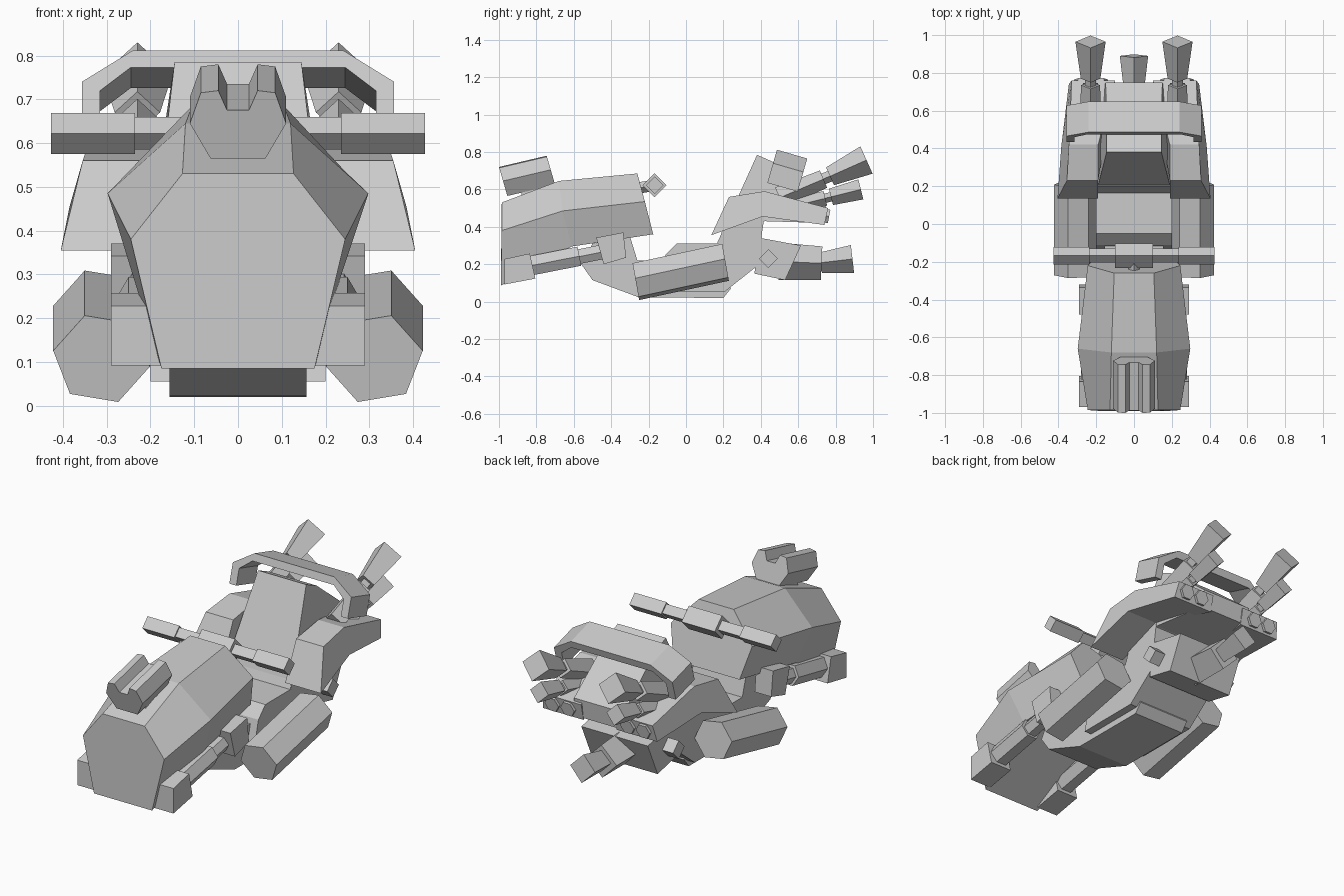
import bpy, bmesh, math
from mathutils import Vector

cube = bpy.data.objects.get("Cube")
if cube:
    bpy.data.objects.remove(cube, do_unlink=True)

grey = bpy.data.materials.new("plain_grey")
grey.use_nodes = True
GREY = (0.6, 0.6, 0.6, 1)
grey.diffuse_color = GREY
grey.node_tree.nodes["Principled BSDF"].inputs["Base Color"].default_value = GREY


def loft(name, rings, mirror=False):
    """Skin a list of equal-length point rings and cap both ends."""
    bm = bmesh.new()
    loops = [[bm.verts.new(p) for p in ring] for ring in rings]
    n = len(loops[0])
    for a, b in zip(loops, loops[1:]):
        for i in range(n):
            j = (i + 1) % n
            bm.faces.new((a[i], a[j], b[j], b[i]))
    bm.faces.new(loops[0][::-1])
    bm.faces.new(loops[-1])
    bmesh.ops.recalc_face_normals(bm, faces=bm.faces)
    mesh = bpy.data.meshes.new(name)
    bm.to_mesh(mesh)
    bm.free()
    mesh.materials.append(grey)
    ob = bpy.data.objects.new(name, mesh)
    bpy.context.collection.objects.link(ob)
    if mirror:
        ob.modifiers.new("mirror", 'MIRROR')
    return ob


def slab(name, profile, x0, x1, mirror=False):
    """Side profile of (y, z) extruded across x."""
    return loft(name, [[(x, y, z) for y, z in profile] for x in (x0, x1)], mirror)


def tube(name, stations, sides=4, mirror=False):
    """Straight faceted bar through (x, y, z, radius) stations."""
    d = (Vector(stations[-1][:3]) - Vector(stations[0][:3])).normalized()
    u = Vector((0, 1, 0)) if abs(d.x) > 0.5 else Vector((1, 0, 0))
    v = d.cross(u)
    angles = [math.tau * i / sides for i in range(sides)]
    return loft(name, [[Vector(s[:3]) + s[3] * (u * math.cos(a) + v * math.sin(a))
                        for a in angles] for s in stations], mirror)


def symmetric(half):
    """Close a half ring by mirroring it over x = 0."""
    return half + [(-x, y, z) for x, y, z in reversed(half)]


# Front cowl: three hexagonal rings
loft("front_cowl", [symmetric(r) for r in (
    [(0.127, -0.985, 0.53), (0.245, -0.985, 0.38), (0.175, -0.99, 0.085)],
    [(0.12, -0.68, 0.645), (0.298, -0.66, 0.485), (0.235, -0.61, 0.295)],
    [(0.105, -0.26, 0.685), (0.245, -0.22, 0.535), (0.2, -0.175, 0.36)])])

# Forked block on the cowl, with its foot
fork_half = [(0.025, 0.675), (0.045, 0.72), (0.085, 0.715), (0.11, 0.645), (0.063, 0.565)]
loft("nose_block", [symmetric([(x, y + (0.72 - z) * 0.29, z + dz) for x, z in fork_half])
                    for y, dz in ((-1.0, 0), (-0.745, 0.06))])
slab("nose_block_foot", [(-0.88, 0.54), (-0.88, 0.62), (-0.76, 0.66), (-0.76, 0.57)], -0.06, 0.06)

# Handlebar
BAR_Y, BAR_Z = -0.168, 0.622
tube("handlebar_rod", [(s * 0.24, BAR_Y, BAR_Z, 0.037) for s in (-1, 1)])
tube("handlebar_clamp", [(s * 0.1, BAR_Y, BAR_Z, 0.064) for s in (-1, 1)])
tube("handlebar_grip", [(0.235, BAR_Y, BAR_Z, 0.047), (0.427, BAR_Y, BAR_Z, 0.047)], mirror=True)
tube("handlebar_stem", [(0, -0.3, 0.6, 0.03), (0, BAR_Y, BAR_Z, 0.03)])

# Front struts
slab("strut_foot", [(-0.97, 0.228), (-0.835, 0.257), (-0.805, 0.123), (-0.97, 0.092)],
     0.16, 0.29, True)
tube("strut_sleeve", [(0.22, -0.84, 0.19, 0.06), (0.22, -0.57, 0.243, 0.06)], 6, True)
tube("strut_rod", [(0.22, -0.6, 0.235, 0.045), (0.22, -0.4, 0.275, 0.045)], 6, True)
slab("strut_hanger", [(-0.48, 0.342), (-0.335, 0.37), (-0.32, 0.235), (-0.44, 0.2)],
     0.19, 0.29, True)

# Keel under the frame, rising to the cowl in front
slab("keel", [(-0.56, 0.2), (-0.5, 0.115), (-0.25, 0.022), (0.2, 0.02), (0.24, 0.07),
              (0.2, 0.2), (-0.1, 0.22), (-0.26, 0.22), (-0.3, 0.35), (-0.5, 0.31)],
     -0.157, 0.157)

# Seat, neck and backrest
slab("seat_and_neck", [(-0.16, 0.055), (-0.11, 0.25), (-0.05, 0.31), (0.17, 0.31),
                       (0.2, 0.4), (0.42, 0.46), (0.38, 0.19), (0.21, 0.055)], -0.2, 0.2)
back = [(0.2, 0.165, 0.31), (0.145, 0.38, 0.785), (0.145, 0.47, 0.745),
        (0.15, 0.75, 0.52), (0.16, 0.74, 0.42), (0.2, 0.42, 0.43)]
loft("backrest", [back, [(-x, y, z) for x, y, z in back]])

# Rear cowl, one half mirrored: outer x, y, z
rear = [(0.405, 0.135, 0.355), (0.355, 0.23, 0.56), (0.345, 0.42, 0.59),
        (0.33, 0.76, 0.5), (0.345, 0.74, 0.41), (0.385, 0.41, 0.455)]
loft("rear_cowl", [[(0.19, y, z) for x, y, z in rear[:3]]
                   + [(0.1, y, z) for x, y, z in rear[3:5]] + [(0.19,) + rear[5][1:]],
                   rear], True)

# Side pods: slanted hexagonal prisms
hexagon = [(0.312 + 0.112 * math.cos(a), 0.107 + 0.105 * math.sin(a))
           for a in [math.radians(10 + 60 * i) for i in range(6)]]
loft("side_pod", [[(x, y + (0.2 - z) * 0.18, z + dz) for x, z in hexagon]
                  for y, dz in ((-0.285, 0), (0.195, 0.103))], True)

# Overhead hoop
outer = [(0.357, 0.635), (0.357, 0.74), (0.24, 0.812)]
inner = [(0.245, 0.773), (0.315, 0.72), (0.315, 0.635)]
mirror_x = lambda pts: [(-x, z) for x, z in reversed(pts)]
arch = outer + mirror_x(outer) + mirror_x(inner) + inner
loft("rear_hoop", [[(x, 0.435 + (z - 0.635) * 0.29 + dy, z + dz) for x, z in arch]
                   for dy, dz in ((0, 0), (0.162, -0.047))])

# Exhausts: a body, a thin neck and a flared nozzle each
tube("upper_exhaust_body", [(0.23, 0.5, 0.555, 0.06), (0.23, 0.735, 0.655, 0.05)], mirror=True)
tube("upper_exhaust_neck", [(0.23, 0.72, 0.65, 0.03), (0.23, 0.8, 0.683, 0.03)], mirror=True)
tube("upper_exhaust", [(0.23, 0.77, 0.67, 0.052), (0.23, 0.965, 0.757, 0.08)], mirror=True)
tube("middle_exhaust_body", [(0.23, 0.53, 0.5, 0.045), (0.23, 0.745, 0.552, 0.04)], mirror=True)
tube("middle_exhaust_neck", [(0.23, 0.72, 0.547, 0.025), (0.23, 0.8, 0.566, 0.025)], mirror=True)
tube("middle_exhaust", [(0.23, 0.775, 0.56, 0.045), (0.23, 0.935, 0.6, 0.055)], mirror=True)
for label, x in (("inner", 0.18), ("outer", 0.275)):
    tube(label + "_vent", [(x, 0.66, 0.475, 0.042), (x, 0.765, 0.455, 0.042)], 6, True)

# Lower rear thruster and pegs
slab("thruster_block", [(0.365, 0.15), (0.4, 0.34), (0.615, 0.3), (0.53, 0.115)], -0.2, 0.2)
tube("rear_peg", [(0.18, 0.44, 0.23, 0.05), (0.265, 0.44, 0.23, 0.05)], mirror=True)
tube("thruster_neck", [(0, 0.5, 0.215, 0.1), (0, 0.725, 0.205, 0.09)])
tube("thruster_nozzle", [(0, 0.72, 0.208, 0.055), (0, 0.89, 0.228, 0.075)])
